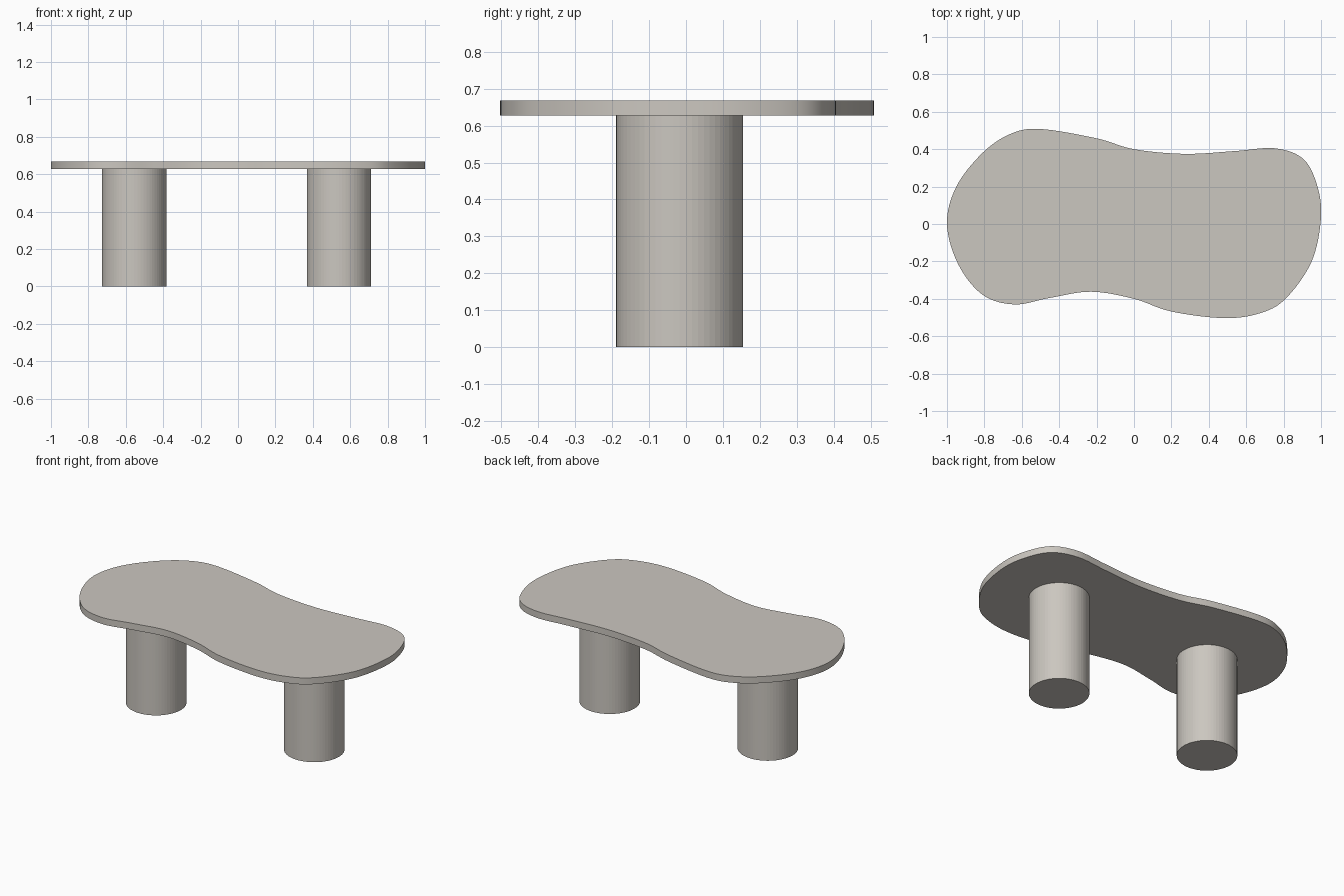
import bpy, bmesh
from mathutils import Vector

if "Cube" in bpy.data.objects:
    bpy.data.objects.remove(bpy.data.objects["Cube"])

TOP_Z, UNDER_Z = 0.668, 0.627

stone = bpy.data.materials.new("warm_grey")
stone.diffuse_color = (0.60, 0.57, 0.525, 1)
stone.use_nodes = True
stone.node_tree.nodes["Principled BSDF"].inputs["Base Color"].default_value = stone.diffuse_color


def add_object(name, bm):
    bmesh.ops.recalc_face_normals(bm, faces=bm.faces)
    mesh = bpy.data.meshes.new(name)
    bm.to_mesh(mesh)
    bm.free()
    mesh.materials.append(stone)
    obj = bpy.data.objects.new(name, mesh)
    bpy.context.collection.objects.link(obj)
    return obj


def smooth_loop(pts, steps):
    """Closed Catmull-Rom curve through the points."""
    out, n = [], len(pts)
    for i in range(n):
        a, b, c, d = (Vector(pts[(i + k) % n]) for k in (-1, 0, 1, 2))
        for s in range(steps):
            t = s / steps
            out.append(0.5 * (2 * b + (c - a) * t + (2 * a - 5 * b + 4 * c - d) * t**2
                              + (3 * b - a - 3 * c + d) * t**3))
    return out


# Free-form slab top
outline = [(-0.5, 0.508), (-0.2, 0.458), (0, 0.40), (0.27, 0.375), (0.54, 0.39),
           (0.75, 0.405), (0.90, 0.352), (0.975, 0.22), (1.0, 0.04), (0.95, -0.2),
           (0.81, -0.40), (0.67, -0.478), (0.48, -0.503), (0.2, -0.468), (0, -0.40),
           (-0.23, -0.362), (-0.45, -0.395), (-0.64, -0.43), (-0.81, -0.378),
           (-0.94, -0.215), (-1.0, 0), (-0.95, 0.2), (-0.81, 0.38), (-0.66, 0.482)]
bm = bmesh.new()
face = bm.faces.new([bm.verts.new((p.x, p.y, UNDER_Z)) for p in smooth_loop(outline, 8)])
ext = bmesh.ops.extrude_face_region(bm, geom=[face], use_keep_orig=True)
bmesh.ops.translate(bm, vec=(0, 0, TOP_Z - UNDER_Z),
                    verts=[v for v in ext["geom"] if isinstance(v, bmesh.types.BMVert)])
top = add_object("table_top", bm)
bpy.context.view_layer.objects.active = top
top.select_set(True)
bpy.ops.object.shade_smooth_by_angle()

# Two drum legs
for name, x in (("left_leg", -0.555), ("right_leg", 0.54)):
    bm = bmesh.new()
    bmesh.ops.create_cone(bm, cap_ends=True, segments=64, radius1=0.172, radius2=0.172,
                          depth=UNDER_Z)
    bmesh.ops.translate(bm, verts=bm.verts, vec=(x, -0.017, UNDER_Z / 2))
    add_object(name, bm)
